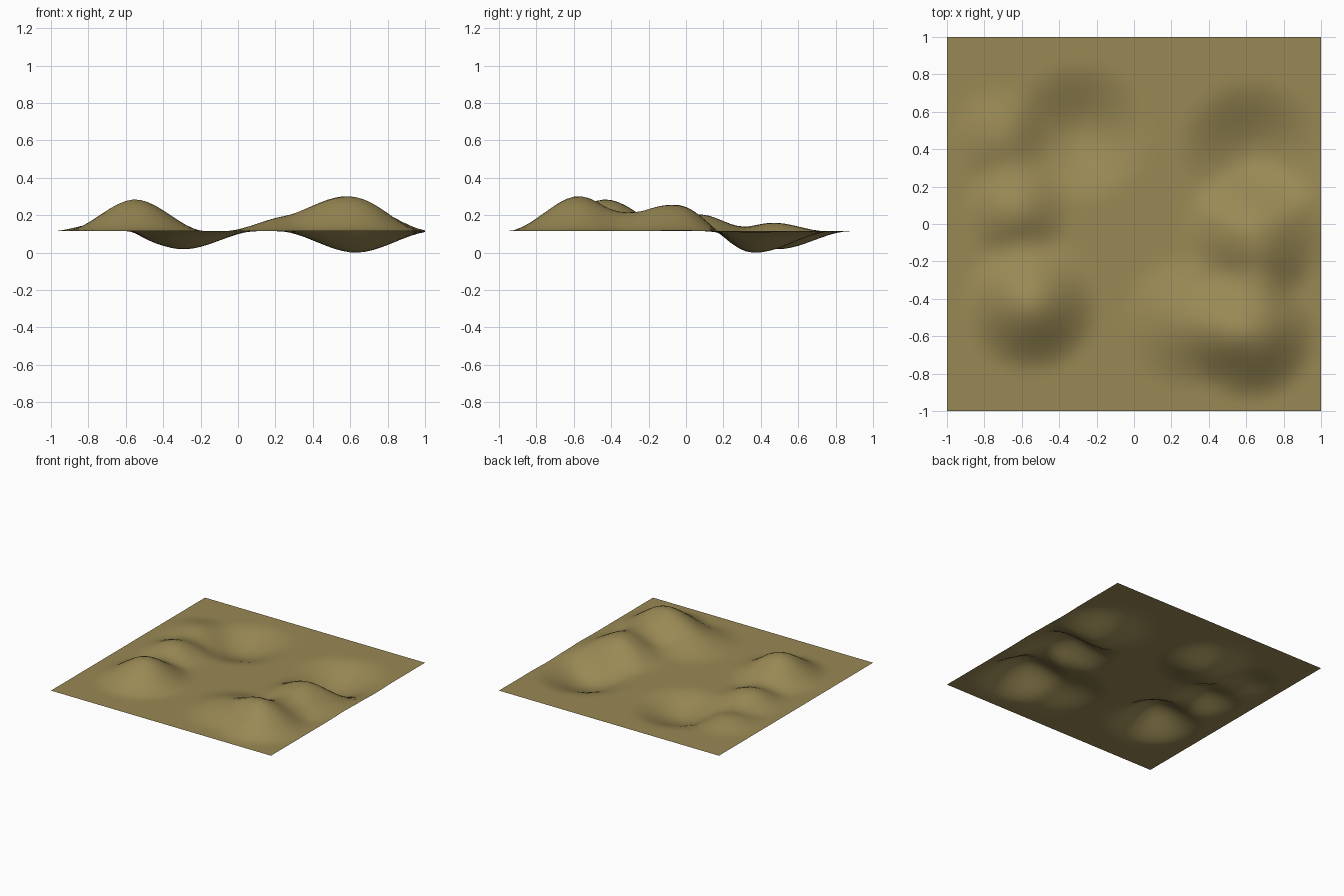
import bpy
from math import hypot

if "Cube" in bpy.data.objects:
    bpy.data.objects.remove(bpy.data.objects["Cube"])

LEVEL = 0.115

# hills and hollows: centre x, centre y, height, radius
BUMPS = [
    (0.62, -0.58, 0.18, 0.38),    # tall front right hill
    (0.30, -0.52, 0.085, 0.38),   # its long west shoulder
    (0.64, -0.05, 0.14, 0.40),    # middle right hill
    (0.69, -0.27, 0.03, 0.25),    # saddle between them
    (-0.55, -0.43, 0.17, 0.38),   # front left hill
    (-0.63, 0.07, 0.09, 0.30),    # small left hill
    (-0.72, 0.47, 0.045, 0.28),   # low back left mound
    (0.63, 0.37, -0.115, 0.42),   # back right hollow
    (-0.29, 0.49, -0.097, 0.39),  # back left hollow
]


def height(x, y):
    z = LEVEL
    for cx, cy, h, r in BUMPS:
        t = min(hypot(x - cx, y - cy) / r, 1)
        z += h * (1 - t * t * (3 - 2 * t))
    return z


# sculpted ground sheet
bpy.ops.mesh.primitive_grid_add(x_subdivisions=50, y_subdivisions=50, size=2)
ground = bpy.context.object
ground.name = "terrain"
for v in ground.data.vertices:
    v.co.z = height(v.co.x, v.co.y)

# keep the lowest hollow exactly on z = 0
low = min(v.co.z for v in ground.data.vertices)
for v in ground.data.vertices:
    v.co.z -= low
bpy.ops.object.shade_smooth()

# earthy colour
mat = bpy.data.materials.new("earth")
mat.diffuse_color = (0.32, 0.25, 0.09, 1)
mat.use_nodes = True
mat.node_tree.nodes["Principled BSDF"].inputs["Base Color"].default_value = mat.diffuse_color
ground.data.materials.append(mat)
